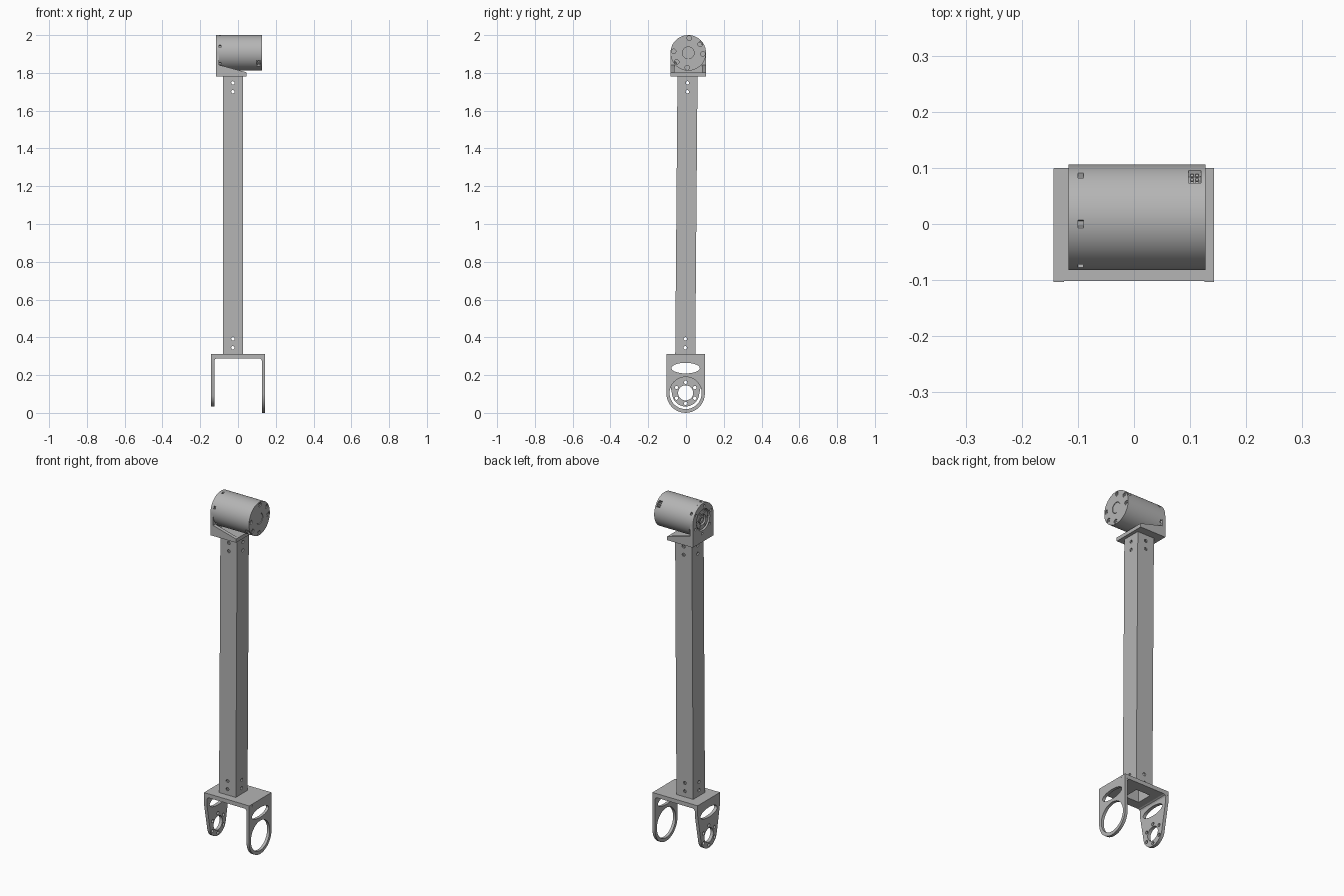
import bpy, bmesh
from math import sin, cos, pi, radians, sqrt, acos, atan2

if "Cube" in bpy.data.objects:
    bpy.data.objects.remove(bpy.data.objects["Cube"], do_unlink=True)

grey = bpy.data.materials.new("machined_grey")
grey.use_nodes = True
grey.diffuse_color = (0.46, 0.46, 0.46, 1)
grey.node_tree.nodes["Principled BSDF"].inputs["Base Color"].default_value = grey.diffuse_color


def ring(u, v, r, n=32, rv=None):
    rv = rv or r
    return [(u + r * cos(2 * pi * i / n), v + rv * sin(2 * pi * i / n)) for i in range(n)]


def rect(u0, u1, v0, v1):
    return [(u0, v0), (u1, v0), (u1, v1), (u0, v1)]


def panel(name, axis, lo, hi, outline, holes=()):
    """Extrude an outline with holes along an axis from lo to hi."""
    curve = bpy.data.curves.new(name, "CURVE")
    curve.dimensions = "2D"
    curve.fill_mode = "BOTH"
    curve.extrude = (hi - lo) / 2
    for loop in [outline, *holes]:
        spline = curve.splines.new("POLY")
        spline.points.add(len(loop) - 1)
        for point, (u, v) in zip(spline.points, loop):
            point.co = (u, v, 0, 1)
        spline.use_cyclic_u = True
    temp = bpy.data.objects.new(name + "_curve", curve)
    bpy.context.scene.collection.objects.link(temp)
    bpy.context.view_layer.update()
    graph = bpy.context.evaluated_depsgraph_get()
    mesh = bpy.data.meshes.new_from_object(temp.evaluated_get(graph))
    bpy.data.objects.remove(temp, do_unlink=True)
    mid = (lo + hi) / 2
    bm = bmesh.new()
    bm.from_mesh(mesh)
    for vert in bm.verts:
        u, v, w = vert.co
        w += mid
        vert.co = {"x": (w, u, v), "y": (u, w, v), "z": (u, v, w)}[axis]
    bmesh.ops.remove_doubles(bm, verts=bm.verts, dist=0.00005)
    bmesh.ops.recalc_face_normals(bm, faces=bm.faces)
    bm.to_mesh(mesh)
    bm.free()
    mesh.materials.clear()
    mesh.materials.append(grey)
    mesh.shade_smooth()
    mesh.set_sharp_from_angle(angle=radians(30))
    obj = bpy.data.objects.new(name, mesh)
    bpy.context.scene.collection.objects.link(obj)
    return obj


def tongue(cy, cz, r, half, shoulder, top):
    """Plate outline: straight shoulders, tangent to a round lower end."""
    d = sqrt(half ** 2 + (shoulder - cz) ** 2)
    a = atan2(shoulder - cz, half) - acos(min(1, r / d))
    pts = [(cy - half, top), (cy - half, shoulder)]
    for i in range(49):
        t = pi - a + (pi + 2 * a) * i / 48
        pts.append((cy + r * cos(t), cz + r * sin(t)))
    return pts + [(cy + half, shoulder), (cy + half, top)]


# Square hollow column with bolt holes, leaning slightly to the back
CX, HALF, WALL, Z0, Z1 = -0.027, 0.053, 0.008, 0.31, 1.785
bolt_heights = (0.345, 0.392, 1.70, 1.747)
for side, s in (("left", 1), ("right", -1)):
    for axis, c, label in (("x", CX, "side"), ("y", 0, "face")):
        centre = 0 if axis == "x" else CX
        ends = sorted((c + s * HALF, c + s * (HALF - WALL)))
        wall = panel(f"column_{label}_{side}", axis, *ends,
                     rect(centre - HALF, centre + HALF, Z0, Z1),
                     [ring(centre, z, 0.009, 20) for z in bolt_heights])
        for vert in wall.data.vertices:
            vert.co.y += -0.004 + 0.012 * (vert.co.z - Z0) / (Z1 - Z0)

# Lower fork: top plate, wide ring arm and narrow hub arm
AY, AZ = -0.002, 0.102
INNER = HALF - WALL
panel("fork_top_plate", "z", 0.289, 0.312, rect(-0.143, 0.142, -0.102, 0.1),
      [rect(CX - INNER, CX + INNER, -INNER - 0.004, INNER - 0.004)])
slot = ring(AY, 0.237, 0.075, 48, 0.028)
edge_holes = [ring(AY + y, 0.301, 0.006, 16) for y in (-0.077, 0, 0.077)]
panel("fork_ring_arm", "x", 0.126, 0.1425, tongue(AY, AZ, 0.1015, 0.1015, AZ, 0.312),
      [ring(AY, AZ + 0.003, 0.085, 72), slot] + edge_holes)
hub_holes = [ring(AY + 0.056 * cos(radians(a)), 0.106 + 0.056 * sin(radians(a)), 0.009, 20)
             for a in range(30, 390, 60)]
panel("fork_hub_arm", "x", -0.1435, -0.125, tongue(AY, 0.106, 0.072, 0.101, 0.25, 0.312),
      [ring(AY, 0.106, 0.04, 48), slot] + hub_holes)
for name, x, s in (("left", 0.127, -1), ("right", -0.126, 1)):
    fillet = [(x, 0.29), (x + s * 0.015, 0.29), (x + s * 0.005, 0.285), (x, 0.275)]
    panel(f"fork_fillet_{name}", "y", -0.102, 0.1, fillet)

# Motor bracket: base, upright with round top, two tapered gussets
MY, MZ, MR = 0.012, 1.906, 0.094
panel("bracket_base", "z", 1.782, 1.803, rect(-0.117, 0.045, MY - MR, MY + MR))
upright = [(MY + MR, 1.782)] + [(MY + MR * cos(pi * i / 48), MZ + MR * sin(pi * i / 48))
                               for i in range(49)] + [(MY - MR, 1.782)]
plate_bolts = [ring(MY + 0.076 * cos(radians(a)), MZ + 0.076 * sin(radians(a)), 0.007, 16)
               for a in range(37, 397, 60)]
panel("bracket_upright", "x", -0.117, -0.1, upright, [ring(MY, MZ, 0.06, 64)] + plate_bolts)
gusset = [(-0.105, 1.79), (0.045, 1.79), (0.045, 1.803), (-0.1, 1.842), (-0.105, 1.842)]
for name, y in (("front", MY - MR), ("back", MY + MR - 0.02)):
    panel(f"bracket_gusset_{name}", "y", y, y + 0.02, gusset)


def notched(angles, width, depth):
    """Motor outline with notches cut in around the given angles."""
    pts = []
    for i in range(240):
        a = i * 1.5
        cut = any(abs((a - n + 180) % 360 - 180) < width for n in angles)
        r = MR - (depth if cut else 0)
        pts.append((MY + r * cos(radians(a)), MZ + r * sin(radians(a))))
    return pts


# Motor body in bands, with clamp notches and two connector sockets
sockets = (38, 217)
panel("motor_front_band", "x", -0.1, -0.09, notched(range(37, 397, 60), 4, 0.01))
panel("motor_body", "x", -0.09, 0.097, ring(MY, MZ, MR, 240))
panel("motor_socket_band", "x", 0.097, 0.119, notched(sockets, 11, 0.012))
for number, angle in enumerate(sockets):
    for row, x in enumerate((0.101, 0.110)):
        for col, off in enumerate((-7, 0, 7)):
            a = radians(angle + off)
            pin = ring(MY + 0.085 * cos(a), MZ + 0.085 * sin(a), 0.004, 12)
            panel(f"socket_{number}_pin_{row}_{col}", "x", x, x + 0.005, pin)

# Rear cap with six recessed screws and a raised centre boss
screws = [(MY + 0.078 * cos(radians(a)), MZ + 0.078 * sin(radians(a)))
          for a in (86, 36, -4, 266, 218, 174)]
panel("motor_cap", "x", 0.119, 0.127, ring(MY, MZ, MR, 240),
      [ring(u, v, 0.012, 24) for u, v in screws] + [ring(MY, MZ, 0.031, 48)])
panel("motor_cap_centre", "x", 0.118, 0.1255, ring(MY, MZ, 0.029, 48))
for number, (u, v) in enumerate(screws):
    panel(f"cap_screw_{number}", "x", 0.118, 0.123, ring(u, v, 0.0095, 20), [ring(u, v, 0.005, 6)])

# Output flange seen through the upright
flange_bolts = [ring(MY + 0.043 * cos(radians(a)), MZ + 0.043 * sin(radians(a)), 0.005, 16)
                for a in range(0, 360, 60)]
panel("output_flange", "x", -0.112, -0.099, ring(MY, MZ, 0.053, 64),
      [ring(MY, MZ, 0.03, 48)] + flange_bolts)
panel("output_shaft", "x", -0.108, -0.099, ring(MY, MZ, 0.022, 40), [ring(MY, MZ, 0.01, 24)])
